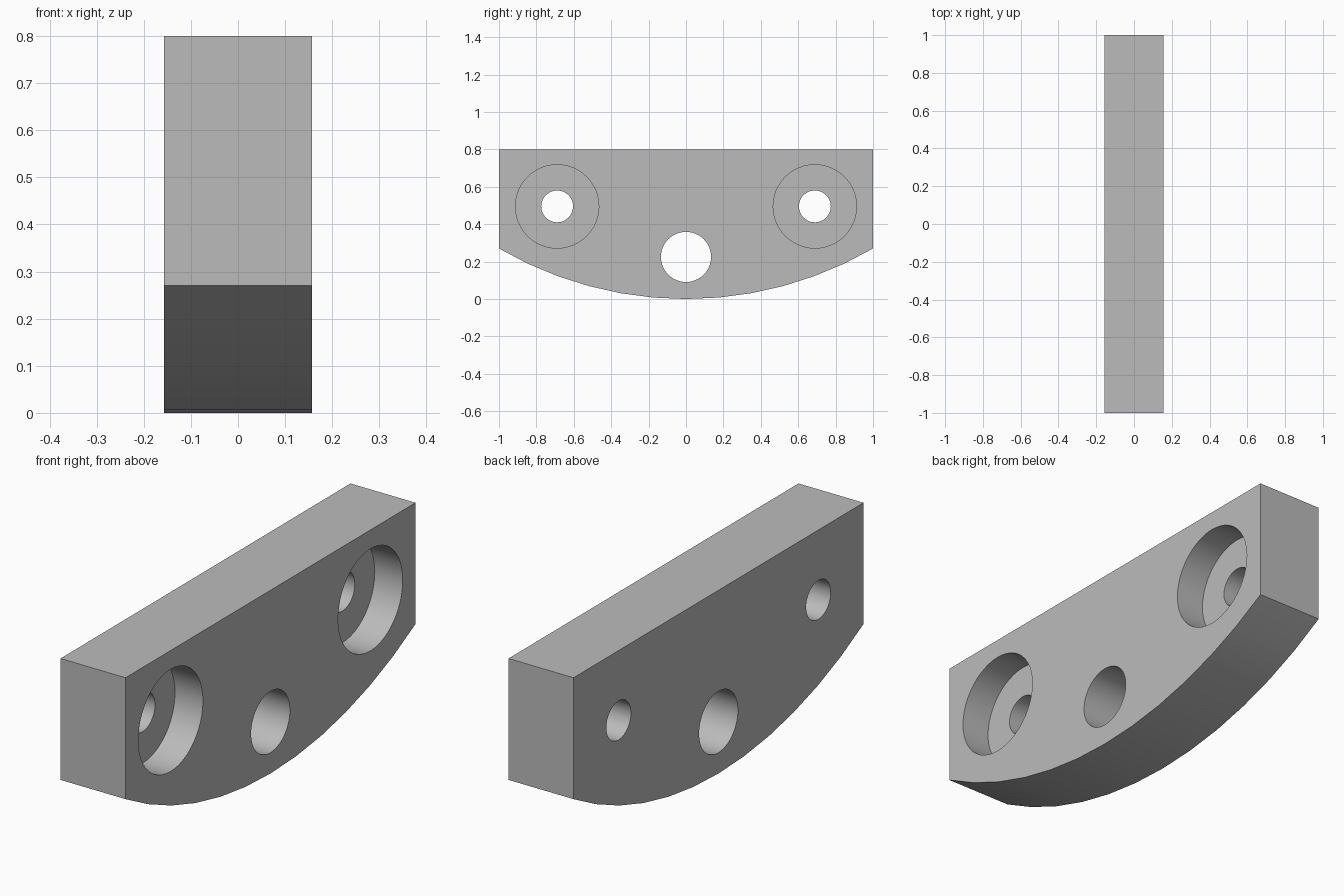
import bpy
import bmesh
from math import asin, sin, cos, radians
from mathutils import Matrix

if "Cube" in bpy.data.objects:
    bpy.data.objects.remove(bpy.data.objects["Cube"])

HALF_T = 0.157      # half of the plate thickness
TOP = 0.8
CORNER_Z = 0.27     # height where the curved underside meets the ends
BORE_DEPTH = 0.135

steel = bpy.data.materials.new("light_grey")
steel.use_nodes = True
grey = (0.5, 0.5, 0.5, 1)
steel.diffuse_color = grey
steel.node_tree.nodes["Principled BSDF"].inputs["Base Color"].default_value = grey


def mesh_object(name, bm):
    bmesh.ops.recalc_face_normals(bm, faces=bm.faces)
    mesh = bpy.data.meshes.new(name)
    bm.to_mesh(mesh)
    bm.free()
    mesh.materials.append(steel)
    obj = bpy.data.objects.new(name, mesh)
    bpy.context.collection.objects.link(obj)
    return obj


def drill(target, y, z, radius, x0, x1):
    """Cut a round hole along x from x0 to x1."""
    bm = bmesh.new()
    place = Matrix.Translation(((x0 + x1) / 2, y, z)) @ Matrix.Rotation(radians(90), 4, "Y")
    bmesh.ops.create_cone(bm, cap_ends=True, segments=48, radius1=radius,
                          radius2=radius, depth=x1 - x0, matrix=place)
    cutter = mesh_object("hole_cutter", bm)
    cutter.hide_render = True
    mod = target.modifiers.new("hole", "BOOLEAN")
    mod.operation = "DIFFERENCE"
    mod.solver = "EXACT"
    mod.object = cutter
    bpy.context.view_layer.objects.active = target
    bpy.ops.object.modifier_apply(modifier=mod.name)
    bpy.data.objects.remove(cutter)


# Plate: flat top and ends, arched underside
radius = (1 + CORNER_Z ** 2) / (2 * CORNER_Z)
sweep = asin(1 / radius)
STEPS = 12
angles = [sweep * (2 * i / STEPS - 1) for i in range(STEPS + 1)]
outline = [(radius * sin(a), radius * (1 - cos(a))) for a in angles]
outline += [(1, TOP), (-1, TOP)]

bm = bmesh.new()
face = bm.faces.new([bm.verts.new((-HALF_T, y, z)) for y, z in outline])
solid = bmesh.ops.extrude_face_region(bm, geom=[face])
moved = [v for v in solid["geom"] if isinstance(v, bmesh.types.BMVert)]
bmesh.ops.translate(bm, verts=moved, vec=(2 * HALF_T, 0, 0))
plate = mesh_object("mounting_plate", bm)

# Central pivot hole
drill(plate, 0, 0.225, 0.134, -0.3, 0.3)

# Counterbored screw holes, recessed on the +x face
for side in (-1, 1):
    drill(plate, side * 0.689, 0.495, 0.223, HALF_T - BORE_DEPTH, 0.3)
    drill(plate, side * 0.689, 0.495, 0.085, -0.3, 0.3)

# Smooth curved walls, sharp edges elsewhere
bpy.ops.object.select_all(action="DESELECT")
plate.select_set(True)
bpy.context.view_layer.objects.active = plate
bpy.ops.object.shade_smooth_by_angle(angle=radians(25))
